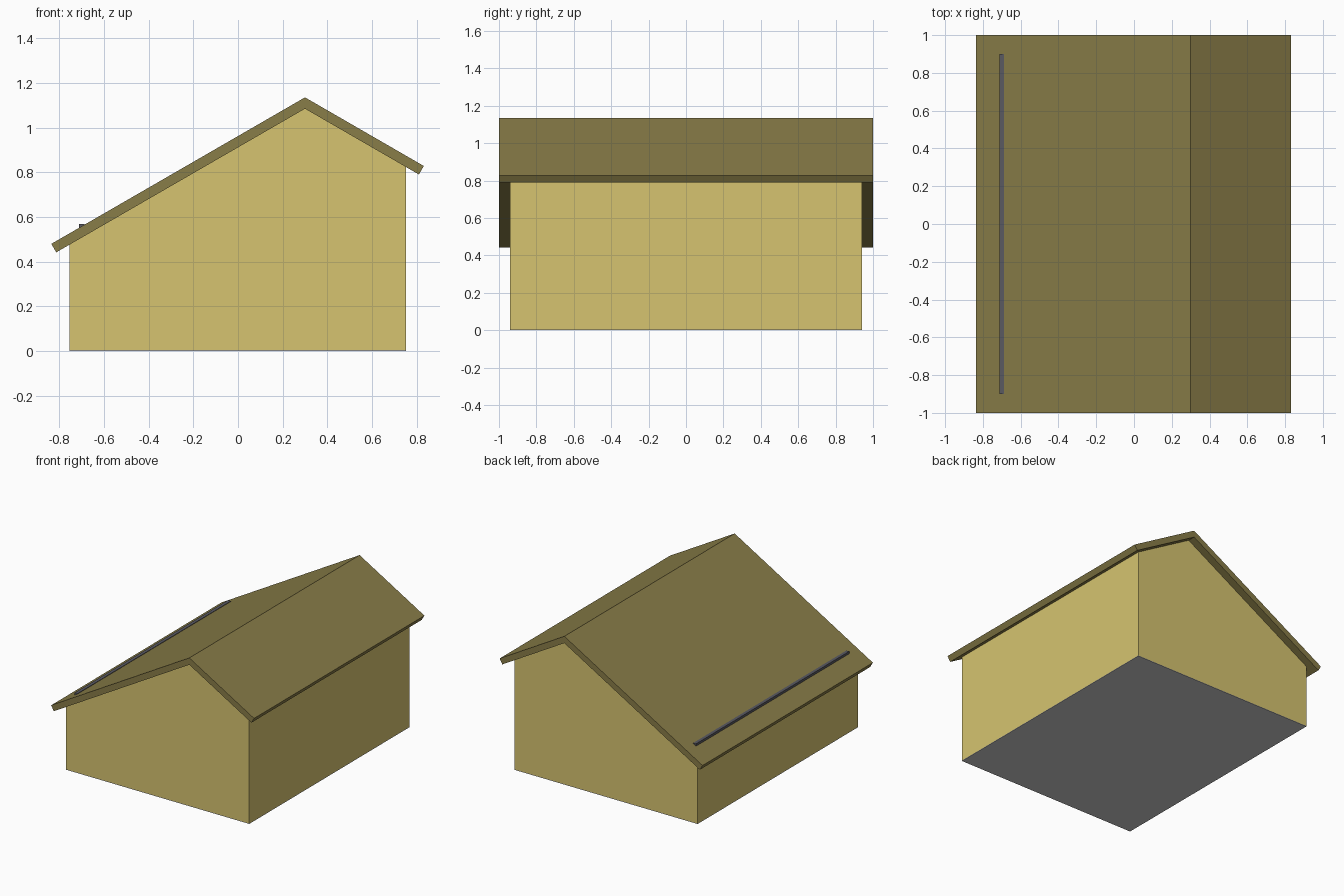
import bpy, bmesh, math

if "Cube" in bpy.data.objects:
    bpy.data.objects.remove(bpy.data.objects["Cube"])

TAN = math.tan(math.radians(30))
RIDGE_X, RIDGE_Z = 0.30, 1.135
THICK = 0.044                                   # roof thickness
UNDER_Z = RIDGE_Z - THICK / math.cos(math.radians(30))


def material(name, rgb):
    m = bpy.data.materials.new(name)
    m.diffuse_color = (*rgb, 1)
    m.use_nodes = True
    m.node_tree.nodes["Principled BSDF"].inputs["Base Color"].default_value = m.diffuse_color
    return m


def extrude_profile(name, points, half_y, mat=None):
    """Extrude an (x, z) outline along y, centred on y = 0."""
    bm = bmesh.new()
    face = bm.faces.new([bm.verts.new((x, -half_y, z)) for x, z in points])
    ext = bmesh.ops.extrude_face_region(bm, geom=[face])
    moved = [v for v in ext["geom"] if isinstance(v, bmesh.types.BMVert)]
    bmesh.ops.translate(bm, verts=moved, vec=(0, 2 * half_y, 0))
    bmesh.ops.recalc_face_normals(bm, faces=bm.faces)
    mesh = bpy.data.meshes.new(name)
    bm.to_mesh(mesh)
    bm.free()
    obj = bpy.data.objects.new(name, mesh)
    bpy.context.collection.objects.link(obj)
    if mat:
        mesh.materials.append(mat)
    return obj


def slope(x, top):
    return top - abs(x - RIDGE_X) * TAN


wall_mat = material("wall_yellow", (0.67, 0.55, 0.16))
roof_mat = material("roof_olive", (0.25, 0.205, 0.065))
bar_mat = material("bar_grey", (0.10, 0.10, 0.12))

# Walls: gabled body that meets the roof underside
L, R = -0.755, 0.752
FLOOR = 0.004
extrude_profile("walls", [(L, FLOOR), (R, FLOOR), (R, slope(R, UNDER_Z)),
                          (RIDGE_X, UNDER_Z), (L, slope(L, UNDER_Z))], 0.942, wall_mat)

# Floor: thin plain grey base
extrude_profile("floor", [(L, 0), (R, 0), (R, FLOOR), (L, FLOOR)], 0.942)

# Roof: asymmetric bent slab with square-cut eaves
EL, ER, CUT = -0.836, 0.832, THICK / 2
extrude_profile("roof", [(EL, slope(EL, RIDGE_Z)), (RIDGE_X, RIDGE_Z), (ER, slope(ER, RIDGE_Z)),
                         (ER - CUT, slope(ER - CUT, UNDER_Z)), (RIDGE_X, UNDER_Z),
                         (EL + CUT, slope(EL + CUT, UNDER_Z))], 1.0, roof_mat)

# Snow guard bar let into the long slope
extrude_profile("snow_guard", [(-0.712, 0.543), (-0.688, 0.543),
                               (-0.688, 0.568), (-0.712, 0.568)], 0.90, bar_mat)
